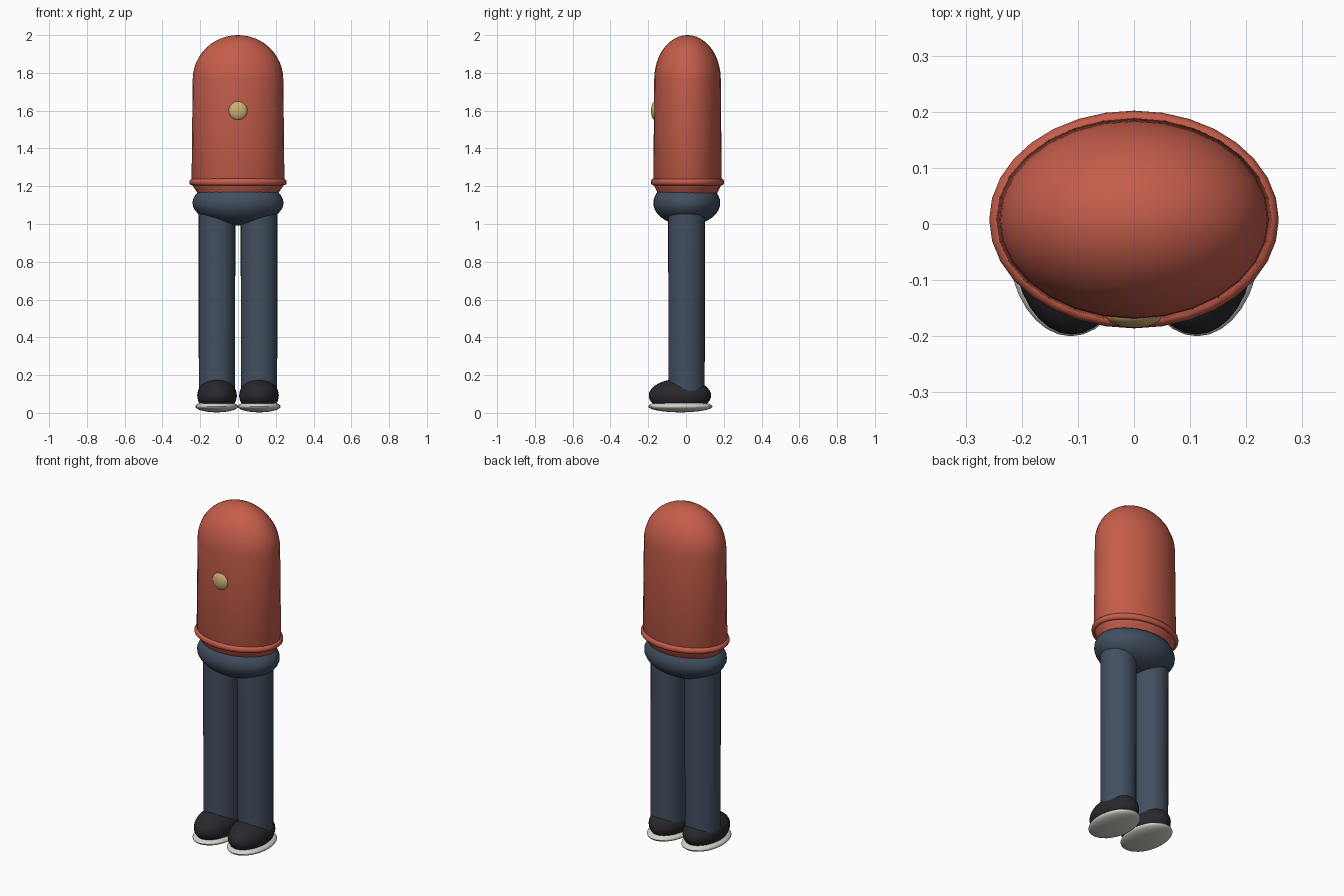
import bpy
import math

if "Cube" in bpy.data.objects:
    bpy.data.objects.remove(bpy.data.objects["Cube"], do_unlink=True)


def material(name, rgb):
    mat = bpy.data.materials.new(name)
    mat.use_nodes = True
    mat.diffuse_color = (*rgb, 1)
    mat.node_tree.nodes["Principled BSDF"].inputs["Base Color"].default_value = (*rgb, 1)
    return mat


RED = material("brick red", (0.56, 0.11, 0.07))
BLUE = material("slate blue", (0.055, 0.078, 0.115))
BLACK = material("soft black", (0.022, 0.021, 0.027))
WHITE = material("off white", (0.66, 0.64, 0.59))
GOLD = material("gold", (0.62, 0.43, 0.16))


def finish(name, mat):
    obj = bpy.context.object
    obj.name = name
    obj.data.materials.append(mat)
    bpy.ops.object.transform_apply(location=False, rotation=False, scale=True)
    bpy.ops.object.shade_smooth_by_angle(angle=math.radians(40))
    return obj


def ellipsoid(name, mat, centre, radii):
    bpy.ops.mesh.primitive_uv_sphere_add(segments=32, ring_count=20, location=centre)
    bpy.context.object.scale = radii
    return finish(name, mat)


def lathe(name, mat, profile, centre, squash=1, sides=28):
    """Revolve (radius, height) points about z; zero radius closes an end."""
    verts, faces = [], []
    for r, z in profile:
        for i in range(sides):
            a = math.tau * i / sides
            verts.append((r * math.cos(a), r * math.sin(a) * squash, z))
    for k in range(len(profile) - 1):
        for i in range(sides):
            j = (i + 1) % sides
            faces.append((k * sides + i, k * sides + j,
                          (k + 1) * sides + j, (k + 1) * sides + i))
    faces.append(tuple(reversed(range(sides))))
    faces.append(tuple(range(len(verts) - sides, len(verts))))
    mesh = bpy.data.meshes.new(name)
    mesh.from_pydata(verts, [], faces)
    obj = bpy.data.objects.new(name, mesh)
    bpy.context.collection.objects.link(obj)
    obj.location = centre
    bpy.ops.object.select_all(action="DESELECT")
    obj.select_set(True)
    bpy.context.view_layer.objects.active = obj
    return finish(name, mat)


# Domed body, tucked in below the hem
BODY_Y = 0.008
dome = [(0.24 * math.cos(t), 1.765 + 0.235 * math.sin(t))
        for t in (math.radians(7.5 * i) for i in range(12))]
lathe("body", RED, [(0.215, 1.165), (0.232, 1.19), (0.246, 1.215)] + dome + [(0.002, 2.0)],
      (0, BODY_Y, 0), squash=0.735)

# Rolled hem
bpy.ops.mesh.primitive_torus_add(major_segments=32, minor_segments=12, major_radius=0.24,
                                 minor_radius=0.018, location=(0, BODY_Y, 1.222))
bpy.context.object.scale = (1, 0.752, 1)
finish("hem", RED)

# Front button
ellipsoid("button", GOLD, (0, -0.163, 1.6), (0.05, 0.022, 0.05))

# Pelvis
ellipsoid("pelvis", BLUE, (0, 0.004, 1.112), (0.241, 0.177, 0.12))

# Legs and shoes
for side, s in (("left", 1), ("right", -1)):
    lathe(side + "_leg", BLUE, [(0.096, 0.09), (0.0975, 1.1)], (s * 0.1115, 0.003, 0))
    ellipsoid(side + "_shoe", BLACK, (s * 0.111, -0.032, 0.092), (0.105, 0.165, 0.088))
    ellipsoid(side + "_sole", WHITE, (s * 0.1125, -0.03, 0.034), (0.1125, 0.17, 0.031))
